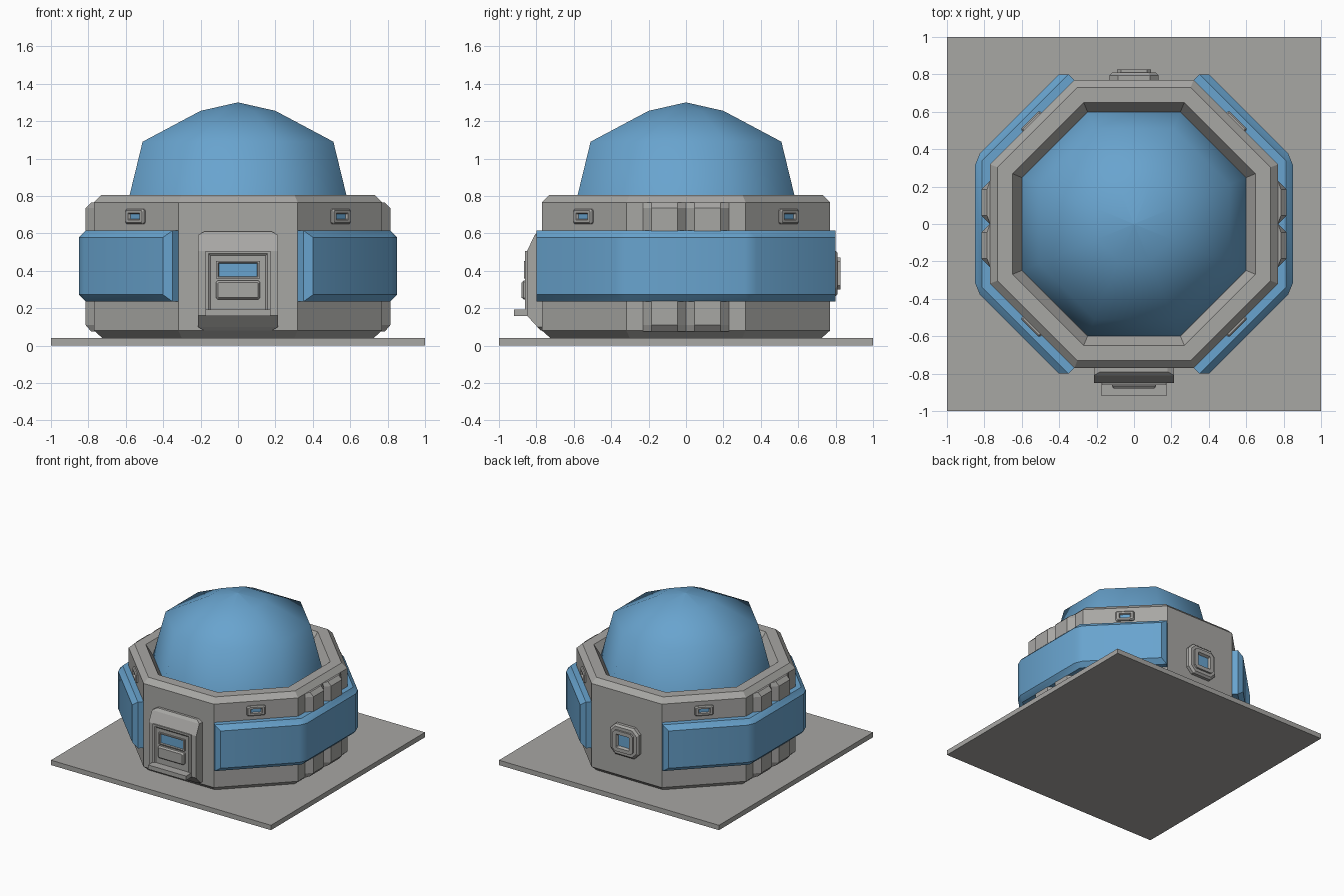
import bpy, bmesh, math
from mathutils import Vector, Matrix

if "Cube" in bpy.data.objects:
    bpy.data.objects.remove(bpy.data.objects["Cube"])


def material(name, rgb):
    m = bpy.data.materials.new(name)
    m.use_nodes = True
    m.diffuse_color = (*rgb, 1)
    m.node_tree.nodes["Principled BSDF"].inputs["Base Color"].default_value = (*rgb, 1)
    return m


GREY = material("warm grey", (0.39, 0.385, 0.37))
BLUE = material("sky blue", (0.14, 0.37, 0.62))
T = math.tan(math.pi / 8)


def finish(name, bm, mats, smooth=None):
    bmesh.ops.recalc_face_normals(bm, faces=bm.faces)
    me = bpy.data.meshes.new(name)
    bm.to_mesh(me)
    bm.free()
    for m in mats:
        me.materials.append(m)
    ob = bpy.data.objects.new(name, me)
    bpy.context.collection.objects.link(ob)
    if smooth:
        for p in me.polygons:
            p.use_smooth = True
        me.set_sharp_from_angle(angle=math.radians(smooth))
    return ob


def loft(name, rings, mats, smooth=None, matrix=None):
    """Skin successive rings of points and cap both ends; last cap takes the last material."""
    bm = bmesh.new()
    loops = [[bm.verts.new(p) for p in r] for r in rings]
    n = len(loops[0])
    for a, b in zip(loops, loops[1:]):
        for i in range(n):
            j = (i + 1) % n
            bm.faces.new((a[i], a[j], b[j], b[i]))
    bm.faces.new(loops[0])
    bm.faces.new(loops[-1]).material_index = len(mats) - 1
    if matrix:
        bm.transform(matrix)
    return finish(name, bm, mats, smooth)


def octagon(apothem, z):
    r = apothem / math.cos(math.pi / 8)
    return [(r * math.cos(a), r * math.sin(a), z)
            for a in (math.pi / 8 + k * math.pi / 4 for k in range(8))]


def panel(name, rings, z, mats, angle=0):
    """Stepped plate on a wall; rings are (half width, half height, corner cut, distance out)."""
    outlines = []
    for w, h, c, d in rings:
        outlines.append([(x, -d, z + y) for x, y in (
            (w - c, -h), (w, c - h), (w, h - c), (w - c, h),
            (c - w, h), (-w, h - c), (-w, c - h), (c - w, -h))])
    return loft(name, outlines, mats, matrix=Matrix.Rotation(math.radians(angle), 4, "Z"))


# Ground slab
loft("ground_slab", [[(x, y, z) for x, y in ((-1, -1), (1, -1), (1, 1), (-1, 1))]
                     for z in (0, 0.04)], [GREY])

# Octagonal hull with a chamfered rim and sunken collar
loft("hull", [octagon(a, z) for a, z in (
    (0.725, 0.04), (0.77, 0.08), (0.77, 0.765), (0.73, 0.805),
    (0.65, 0.805), (0.60, 0.725))], [GREY])

# Faceted outline, smooth shaded dome
loft("dome", [octagon(a, z) for a, z in (
    (0.605, 0.70), (0.51, 1.09), (0.20, 1.255), (0.001, 1.30))], [BLUE], smooth=80)

# Armour bands wrapping three walls on each side
for side, label in ((1, "left"), (-1, "right")):
    half = []
    for a in (0.85, 0.70):
        reach = (a - 0.77) / math.sqrt(2)
        half.append([(0.77 * T + reach, 0.77 + reach), (a, a * T)])
    outer, inner = half
    path = ([(x, -y) for x, y in outer] + outer[::-1]
            + inner + [(x, -y) for x, y in inner[::-1]])
    bm = bmesh.new()
    base = bm.faces.new([bm.verts.new((side * x, y, 0.235)) for x, y in path])
    top = bmesh.ops.extrude_face_region(bm, geom=[base])["geom"]
    bmesh.ops.translate(bm, vec=(0, 0, 0.38),
                        verts=[v for v in top if isinstance(v, bmesh.types.BMVert)])
    bmesh.ops.recalc_face_normals(bm, faces=bm.faces)
    # Chamfer only edges standing outside the hull
    edges = [e for e in bm.edges if all(
        max(abs(v.co.x), (abs(v.co.x) + abs(v.co.y)) / math.sqrt(2)) > 0.8 for v in e.verts)]
    bmesh.ops.bevel(bm, geom=edges, offset=0.037, offset_type="OFFSET",
                    segments=1, profile=0.5, affect="EDGES")
    finish(label + "_band", bm, [BLUE], smooth=30)

    # Twin upright ribs behind each band
    for k, y in (("front", -0.115), ("back", 0.115)):
        rings = []
        for z, out in ((0.075, 0.785), (0.11, 0.815), (0.735, 0.815), (0.765, 0.785)):
            rings.append([(side * x, y + w, z) for x, w in (
                (0.72, -0.115), (0.77, -0.115), (out, -0.07),
                (out, 0.07), (0.77, 0.115), (0.72, 0.115))])
        loft(f"{label}_{k}_rib", rings, [GREY])

# Small windows on the diagonal walls
for angle, label in ((45, "front_left"), (135, "back_left"),
                     (225, "back_right"), (315, "front_right")):
    panel(label + "_window", [
        (0.07, 0.04, 0.008, 0.76), (0.07, 0.04, 0.008, 0.78), (0.062, 0.032, 0.006, 0.788),
        (0.045, 0.018, 0.002, 0.788), (0.038, 0.013, 0.002, 0.775)], 0.69, [GREY, BLUE], angle)

# Back window on a cut-corner plate
panel("back_window", [
    (0.13, 0.125, 0.045, 0.76), (0.13, 0.125, 0.045, 0.795), (0.115, 0.11, 0.04, 0.81),
    (0.09, 0.085, 0.02, 0.81), (0.09, 0.085, 0.02, 0.825), (0.06, 0.055, 0.004, 0.825),
    (0.05, 0.045, 0.004, 0.805)], 0.385, [GREY, BLUE], 180)

# Entrance housing, sloped at top and bottom
loft("entrance_housing", [[(-w, y, z), (w, y, z), (w, -0.70, z), (-w, -0.70, z)]
                          for z, w, y in (
    (0.08, 0.18, -0.775), (0.10, 0.215, -0.795), (0.16, 0.215, -0.85),
    (0.505, 0.215, -0.85), (0.59, 0.215, -0.81), (0.61, 0.18, -0.79))], [GREY])

# Door frame, window, lower panel and step
panel("door_frame", [
    (0.173, 0.173, 0.001, 0.84), (0.173, 0.173, 0.001, 0.86), (0.158, 0.158, 0.001, 0.86),
    (0.148, 0.148, 0.001, 0.852)], 0.333, [GREY])
panel("door_window", [
    (0.118, 0.047, 0.002, 0.845), (0.118, 0.047, 0.002, 0.866), (0.106, 0.039, 0.002, 0.866),
    (0.102, 0.035, 0.002, 0.856)], 0.405, [GREY, BLUE])
panel("door_lower_panel", [
    (0.118, 0.05, 0.008, 0.845), (0.118, 0.05, 0.008, 0.868), (0.108, 0.04, 0.006, 0.88)],
    0.297, [GREY])
loft("door_step", [[(-0.173, -0.92, z), (0.173, -0.92, z), (0.173, -0.82, z), (-0.173, -0.82, z)]
                   for z in (0.157, 0.192)], [GREY])
